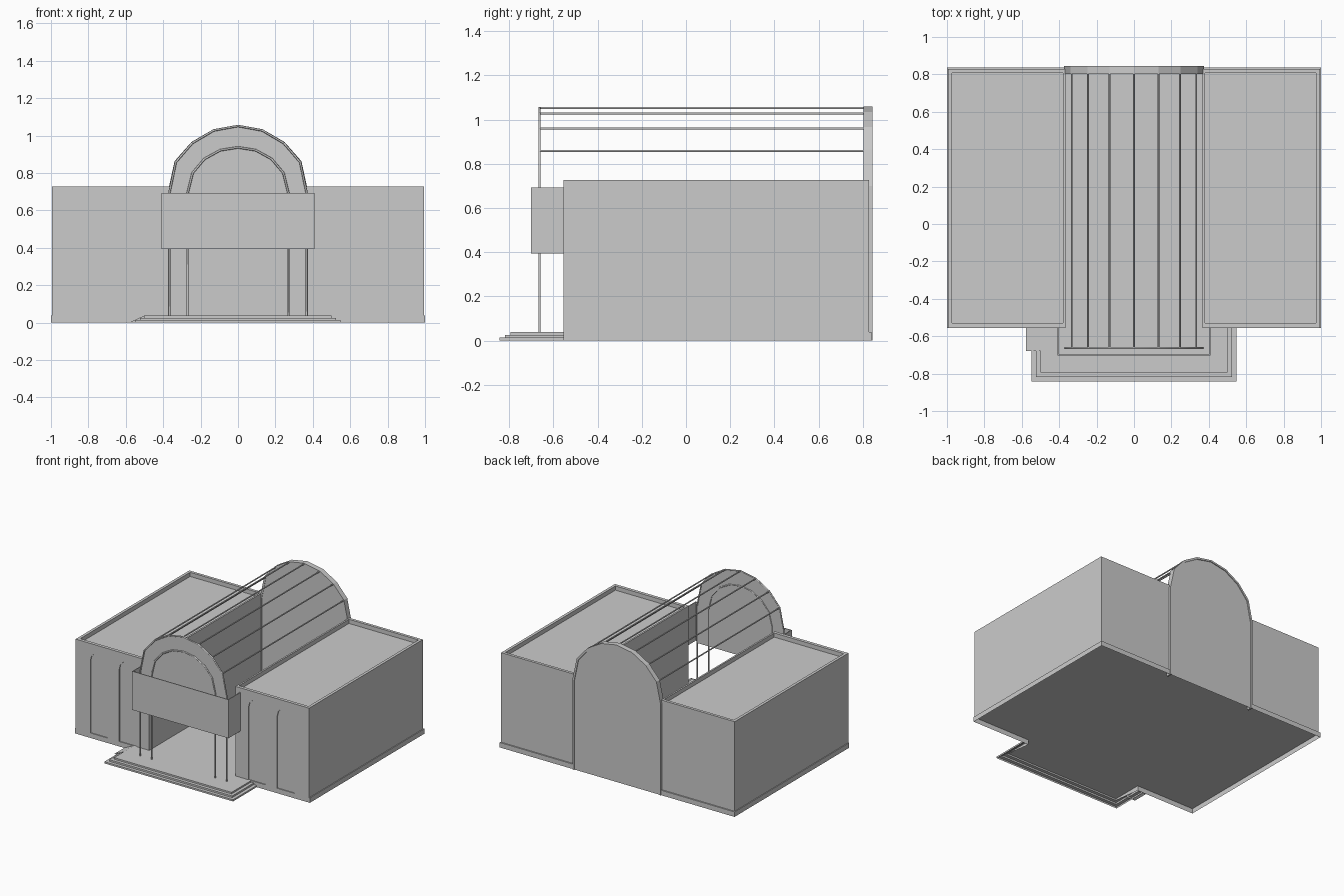
import bpy, bmesh

if "Cube" in bpy.data.objects:
    bpy.data.objects.remove(bpy.data.objects["Cube"])

def finish(name, bm):
    me = bpy.data.meshes.new(name)
    bm.to_mesh(me)
    bm.free()
    ob = bpy.data.objects.new(name, me)
    bpy.context.collection.objects.link(ob)
    return ob

def prism(name, pts, y0, y1):
    """Closed xz outline extruded from y0 to y1; a single face if equal."""
    bm = bmesh.new()
    f = bm.faces.new([bm.verts.new((x, y0, z)) for x, z in pts])
    if y1 != y0:
        r = bmesh.ops.extrude_face_region(bm, geom=[f])
        vs = [v for v in r["geom"] if isinstance(v, bmesh.types.BMVert)]
        bmesh.ops.translate(bm, vec=(0, y1 - y0, 0), verts=vs)
        bmesh.ops.recalc_face_normals(bm, faces=bm.faces)
        if not all(len(e.link_faces) == 2 for e in bm.edges):
            bm.faces.new([bm.verts.new((x, y0, z)) for x, z in pts])
            bmesh.ops.remove_doubles(bm, verts=bm.verts, dist=1e-5)
            bmesh.ops.recalc_face_normals(bm, faces=bm.faces)
    else:
        bm.normal_update()
        if f.normal.y > 0:
            bmesh.ops.reverse_faces(bm, faces=[f])
    return finish(name, bm)

def box(name, x0, x1, y0, y1, z0, z1):
    return prism(name, [(x0, z0), (x1, z0), (x1, z1), (x0, z1)], y0, y1)

def activate(ob):
    bpy.ops.object.select_all(action='DESELECT')
    ob.select_set(True)
    bpy.context.view_layer.objects.active = ob

def rod(name, pts, r=0.006):
    cu = bpy.data.curves.new(name, 'CURVE')
    cu.dimensions = '3D'
    cu.bevel_depth = r
    cu.bevel_resolution = 1
    cu.use_fill_caps = True
    sp = cu.splines.new('POLY')
    sp.points.add(len(pts) - 1)
    for p, c in zip(sp.points, pts):
        p.co = (*c, 1)
    ob = bpy.data.objects.new(name, cu)
    bpy.context.collection.objects.link(ob)
    activate(ob)
    bpy.ops.object.convert(target='MESH')

def arch(half):
    """Mirror a right-hand half profile (apex last) into a full one."""
    return half + [(-x, z) for x, z in reversed(half[:-1])]

OUTER = [(0.368, 0.69), (0.333, 0.858), (0.245, 0.96), (0.13, 1.028), (0, 1.052)]
INNER = [(0.27, 0.69), (0.243, 0.80), (0.18, 0.875), (0.095, 0.922), (0, 0.937)]
FRONT, FLOOR = -0.555, 0.038

# plinth and top landing: one floor with an edge skirt, open underneath
half = [(0.5, -0.793), (0.5, FRONT), (1, FRONT), (1, 0.838)]
outline = half + [(-x, y) for x, y in reversed(half)]
bm = bmesh.new()
top = [bm.verts.new((x, y, FLOOR)) for x, y in outline]
low = [bm.verts.new((x, y, 0.026 if y < FRONT else 0)) for x, y in outline]
bm.faces.new(top)
for i in range(len(top)):
    j = (i + 1) % len(top)
    bm.faces.new((low[i], low[j], top[j], top[i]))
bmesh.ops.recalc_face_normals(bm, faces=bm.faces)
finish("plinth", bm)

# lower entrance steps: U-shaped treads and risers
levels = [(0.548, -0.843, 0), (0.548, -0.843, 0.013), (0.523, -0.818, 0.013),
          (0.523, -0.818, 0.026), (0.5, -0.793, 0.026)]
bm = bmesh.new()
rows = [[bm.verts.new(c) for c in ((-x, FRONT, z), (-x, y, z), (x, y, z), (x, FRONT, z))]
        for x, y, z in levels]
for p, q in zip(rows, rows[1:]):
    for i in range(3):
        bm.faces.new((p[i], p[i + 1], q[i + 1], q[i]))
finish("entrance_steps", bm)

# side ramp up to the landing, open underneath
bm = bmesh.new()
a, b = [[bm.verts.new(c) for c in ((-0.5, y, 0), (-0.5, y, FLOOR), (-0.578, y, 0.002))]
        for y in (-0.678, FRONT)]
bm.faces.new((a[0], a[2], a[1]))
bm.faces.new((a[1], a[2], b[2], b[1]))
finish("side_ramp", bm)

# two side wings with sunken roofs, parapets and recessed arched windows
for s, side in ((-1, "left"), (1, "right")):
    bm = bmesh.new()
    def ring(a, b, c, d, z):
        return [bm.verts.new((s * x, y, z)) for x, y in ((a, c), (b, c), (b, d), (a, d))]
    rings = [ring(0.367, 0.994, FRONT, 0.828, FLOOR),
             ring(0.367, 0.994, FRONT, 0.828, 0.727),
             ring(0.38, 0.972, -0.53, 0.806, 0.727),
             ring(0.38, 0.972, -0.53, 0.806, 0.695)]
    for p, q in zip(rings, rings[1:]):
        for i in range(4):
            j = (i + 1) % 4
            bm.faces.new((p[i], p[j], q[j], q[i]))
    bm.faces.new(rings[0])
    bm.faces.new(rings[-1])
    bmesh.ops.recalc_face_normals(bm, faces=bm.faces)
    wing = finish(side + "_wing", bm)
    for k, cx in enumerate((0.55, 0.795)):
        w = 0.073
        half = [(w, 0.02), (w, 0.595), (w * 0.87, 0.632), (w * 0.5, 0.659), (0, 0.668)]
        cut = prism("window_cutter", [(s * cx + x, z) for x, z in arch(half)],
                    FRONT - 0.05, FRONT + 0.007)
        mod = wing.modifiers.new("window", 'BOOLEAN')
        mod.object = cut
        mod.solver = 'EXACT'
        activate(wing)
        bpy.ops.object.modifier_apply(modifier=mod.name)
        bpy.data.objects.remove(cut)

# arched back wall set in a slim frame
prism("back_wall", arch([(0.366, FLOOR)] + OUTER), 0.806, 0.838)
RIM = [(0.375, 0), (0.375, 0.70), (0.339, 0.864), (0.249, 0.966), (0.132, 1.034), (0, 1.058)]
IN = [(0.361, 0), (0.361, 0.69), (0.327, 0.853), (0.240, 0.954), (0.128, 1.020), (0, 1.045)]
prism("back_frame", arch(RIM) + arch(IN)[::-1], 0.803, 0.844)

# entrance frames: columns running up into arches
for name, half in (("outer", OUTER), ("inner", INNER)):
    pts = arch([(half[0][0], FLOOR)] + half)
    rod(name + "_arch_frame", [(x, -0.663, z) for x, z in pts])

# front infill above the entrance opening
prism("front_infill", arch([(0.368, 0.40)] + OUTER), -0.661, -0.661)

# long roof rails
for i, (x, z) in enumerate(arch(OUTER[1:])):
    rod(f"roof_rail_{i + 1}", [(x, -0.663, z), (x, 0.81, z)], 0.005)

# canopy band: front panel and side returns
box("canopy_front", -0.41, 0.41, -0.702, -0.696, 0.395, 0.692)
for s, side in ((-1, "left"), (1, "right")):
    a, b = sorted((s * 0.404, s * 0.41))
    box(f"canopy_{side}", a, b, -0.696, FRONT, 0.395, 0.692)
